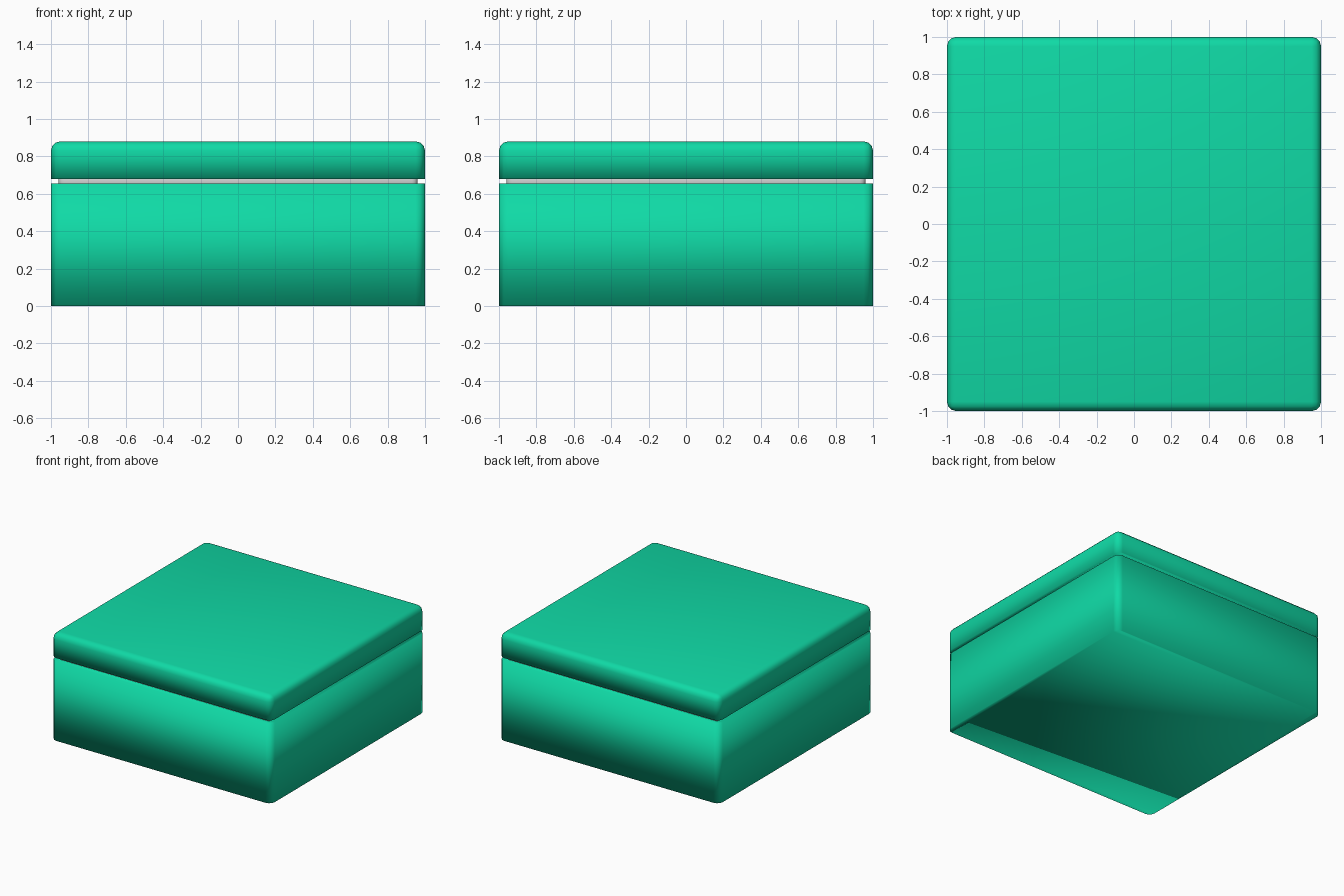
import bpy
import bmesh

if "Cube" in bpy.data.objects:
    bpy.data.objects.remove(bpy.data.objects["Cube"])

green = bpy.data.materials.new("green")
green.diffuse_color = (0.005, 0.70, 0.38, 1)
green.use_nodes = True
green.node_tree.nodes["Principled BSDF"].inputs["Base Color"].default_value = green.diffuse_color


def rounded_box(name, half, z0, z1, radius, round_top=False, material=None):
    """Square box with rounded upright edges, optionally a rounded top rim."""
    bm = bmesh.new()
    bmesh.ops.create_cube(bm, size=2)
    for v in bm.verts:
        v.co = (v.co.x * half, v.co.y * half, z1 if v.co.z > 0 else z0)
    edges = []
    for e in bm.edges:
        a, b = (v.co.z for v in e.verts)
        upright = abs(a - b) > 1e-4
        top = abs(a - z1) < 1e-4 and abs(b - z1) < 1e-4
        if upright or (round_top and top):
            edges.append(e)
    bmesh.ops.bevel(bm, geom=edges, offset=radius, offset_type='OFFSET',
                    segments=3, profile=0.5, affect='EDGES')
    bmesh.ops.recalc_face_normals(bm, faces=bm.faces)
    for f in bm.faces:
        f.smooth = True
    mesh = bpy.data.meshes.new(name)
    bm.to_mesh(mesh)
    bm.free()
    if material:
        mesh.materials.append(material)
    obj = bpy.data.objects.new(name, mesh)
    bpy.context.collection.objects.link(obj)
    return obj


# Box body with a flat floor
rounded_box("box_body", 1.0, 0.0, 0.655, 0.05, material=green)

# Grey inner lip showing in the gap under the lid
rounded_box("inner_lip", 0.96, 0.60, 0.72, 0.03)

# Lid with a rounded top rim
rounded_box("lid", 1.0, 0.68, 0.88, 0.05, round_top=True, material=green)
